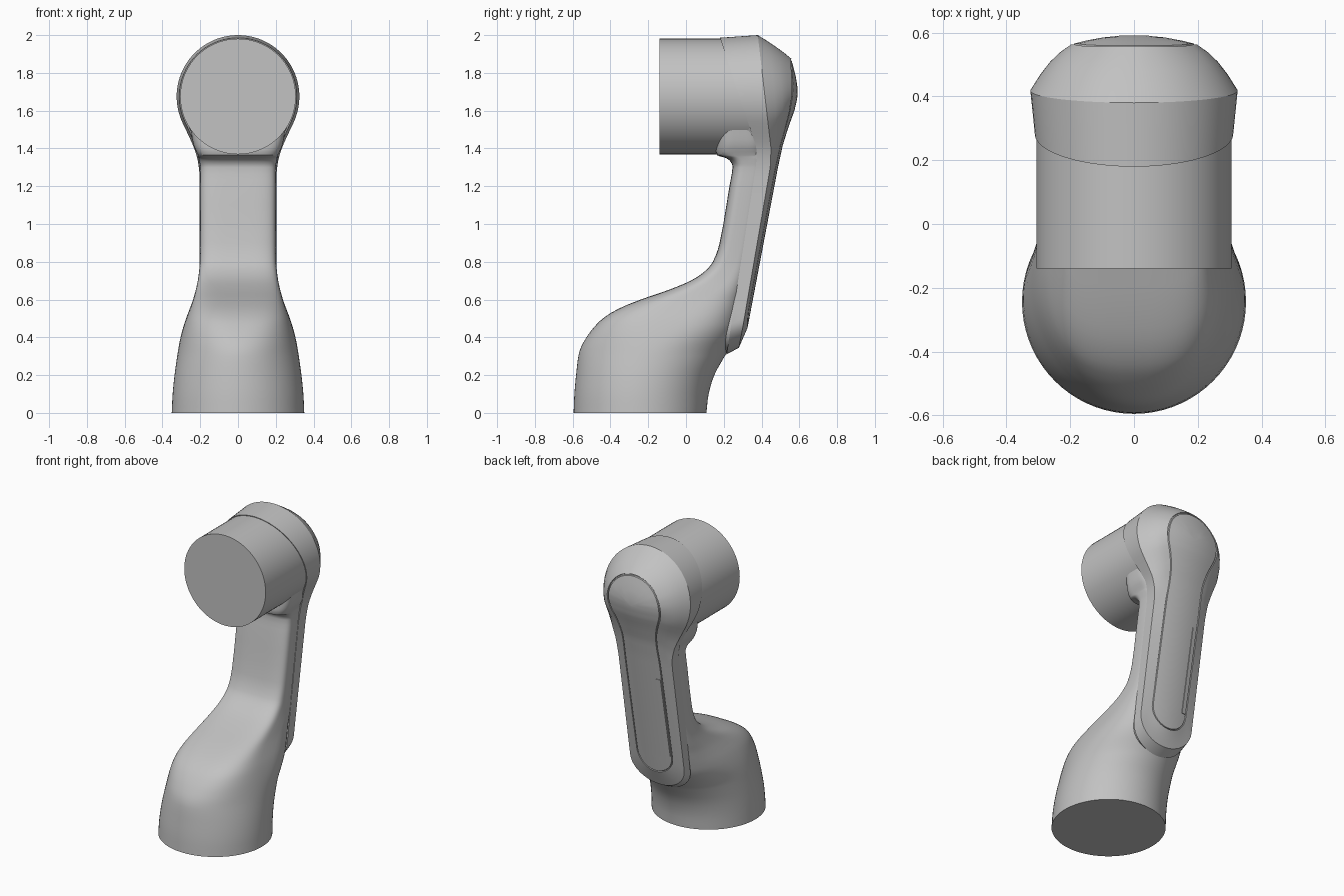
import bpy, bmesh, math

if "Cube" in bpy.data.objects:
    bpy.data.objects.remove(bpy.data.objects["Cube"])

grey = bpy.data.materials.new("light_grey")
grey.diffuse_color = (0.54, 0.54, 0.54, 1)
grey.use_nodes = True
grey.node_tree.nodes["Principled BSDF"].inputs["Base Color"].default_value = grey.diffuse_color


def finish(name, bm, angle=30):
    bmesh.ops.remove_doubles(bm, verts=bm.verts, dist=0.0004)
    bmesh.ops.recalc_face_normals(bm, faces=bm.faces)
    me = bpy.data.meshes.new(name)
    bm.to_mesh(me)
    bm.free()
    me.materials.append(grey)
    ob = bpy.data.objects.new(name, me)
    bpy.context.collection.objects.link(ob)
    bpy.ops.object.select_all(action='DESELECT')
    ob.select_set(True)
    bpy.context.view_layer.objects.active = ob
    bpy.ops.object.shade_smooth_by_angle(angle=math.radians(angle))
    return ob


def loft(name, rings, cap_start=False, cap_end=False, angle=30):
    """Skin closed rings that all have the same number of points."""
    bm = bmesh.new()
    vs = [[bm.verts.new(p) for p in r] for r in rings]
    n = len(vs[0])
    for a, b in zip(vs, vs[1:]):
        for i in range(n):
            j = (i + 1) % n
            bm.faces.new((a[i], a[j], b[j], b[i]))
    if cap_start:
        bm.faces.new(vs[0])
    if cap_end:
        bm.faces.new(vs[-1])
    return finish(name, bm, angle)


def interp(keys, z):
    """Piecewise linear lookup of (z, y) keys."""
    if z <= keys[0][0]:
        return keys[0][1]
    for (a, p), (b, q) in zip(keys, keys[1:]):
        if z <= b:
            return p + (q - p) * (z - a) / (b - a)
    return keys[-1][1]


def refine(rows, steps):
    """Smooth (cubic Hermite) subdivision of station rows keyed by z."""
    def slope(i, c):
        a, b = rows[max(i - 1, 0)], rows[min(i + 1, len(rows) - 1)]
        return (b[c] - a[c]) / (b[0] - a[0])
    out = []
    for i in range(len(rows) - 1):
        p, q = rows[i], rows[i + 1]
        h = q[0] - p[0]
        for s in range(steps):
            t = s / steps
            row = [p[0] + h * t]
            for c in range(1, len(p)):
                row.append((2*t**3 - 3*t**2 + 1) * p[c] + (t**3 - 2*t**2 + t) * h * slope(i, c)
                           + (3*t**2 - 2*t**3) * q[c] + (t**3 - t**2) * h * slope(i + 1, c))
            out.append(row)
    return out + [list(rows[-1])]


# Round foot flowing into the slim arm: z, front y, back y, half width
stations = [
    (0, -.595, .108, .351), (.1, -.591, .12, .346), (.2, -.582, .15, .336),
    (.3, -.57, .205, .322), (.35, -.555, .235, .314), (.4, -.527, .262, .304),
    (.45, -.49, .28, .291), (.5, -.44, .288, .275), (.55, -.36, .297, .256),
    (.6, -.24, .305, .238), (.65, -.095, .314, .224), (.7, .025, .322, .213),
    (.75, .1, .33, .206), (.8, .142, .338, .202), (.9, .178, .355, .2),
    (1.2, .23, .405, .2), (1.3, .246, .42, .2), (1.33, .236, .42, .204),
    (1.35, .21, .42, .208), (1.364, .165, .42, .212), (1.42, .16, .42, .236),
    (1.5, .17, .4, .25)]


def section(z, front, back, hw, n=72):
    t = min(max((z - .3) / .45, 0), 1)
    e = 2 / (2 + 2 * t * t * (3 - 2 * t))
    c, d = (front + back) / 2, (back - front) / 2
    ring = []
    for i in range(n):
        a = 2 * math.pi * i / n
        u, v = math.cos(a), math.sin(a)
        ring.append((math.copysign(abs(u)**e, u) * hw, c + math.copysign(abs(v)**e, v) * d, z))
    return ring


loft("base_and_arm", [section(*r) for r in refine(stations, 3)], True, True)

# Joint drum on the front of the head
ZC = 1.675


def drum_ring(y, r, n=72):
    return [(r * math.cos(2 * math.pi * i / n), y, ZC + r * math.sin(2 * math.pi * i / n))
            for i in range(n)]


loft("joint_drum", [drum_ring(-.14, .306), drum_ring(.38, .306)], True, True)


# Keyhole outline: round head, waist, straight arm and rounded bottom
def keyhole(r, w, zb, br, zc=ZC):
    a1 = math.radians(115)
    half = [(r * math.sin(a1 * i / 24), zc + r * math.cos(a1 * i / 24)) for i in range(25)]
    x0, z0 = half[-1]
    zs = 1.22
    h = (z0 - zs) * .45
    tx, tz = math.cos(a1), -math.sin(a1)
    p = [(x0, z0), (x0 + tx * h, z0 + tz * h), (w, zs + h), (w, zs)]
    for i in range(1, 13):
        t = i / 12
        k = ((1-t)**3, 3*t*(1-t)**2, 3*t*t*(1-t), t**3)
        half.append(tuple(sum(k[j] * p[j][c] for j in range(4)) for c in (0, 1)))
    half += [(w, zs + (zb + br - zs) * i / 10) for i in range(1, 11)]
    half += [(w * math.cos(math.pi / 2 * i / 10), zb + br - br * math.sin(math.pi / 2 * i / 10))
             for i in range(1, 11)]
    half[0], half[-1] = (0, half[0][1]), (0, half[-1][1])
    return half + [(-x, z) for x, z in reversed(half[1:-1])]


def shrink(outline, t, zlow):
    """Scale an outline towards its vertical spine."""
    out = []
    for x, z in outline:
        if z > ZC:
            z = ZC + (z - ZC) * t
        elif z < zlow:
            z = zlow + (z - zlow) * t
        out.append((x * t, z))
    return out


seam_front = [(.31, .215), (1.32, .372), (1.4, .374), (1.985, .18)]
seam_back = [(.345, .28), (.45, .30), (1.3, .446), (1.4, .45), (2.0, .38)]
spine = [(.42, .32), (1.3, .487), (1.42, .513), (1.52, .545), (1.6, .574), (1.66, .588),
         (1.7, .592), (1.75, .588), (1.81, .574), (1.87, .558)]


def lay(outline, keys, dy=0.0):
    return [(x, interp(keys, z) + dy, z) for x, z in outline]


def back_face(outline, dy=0.0):
    return [(x, interp(spine, z) - .75 * x * x + dy, z) for x, z in outline]


front_line = keyhole(.311, .201, .31, .16)
back_line = keyhole(.325, .203, .345, .16)
rim_line = keyhole(.2, .135, .45, .13)
A, B, C = lay(front_line, seam_front), lay(back_line, seam_back), back_face(rim_line)


def between(p, q, t):
    """Ring between two rings, bulged a little around the head."""
    ring = []
    for a, b in zip(p, q):
        x, y, z = (a[c] + (b[c] - a[c]) * t for c in range(3))
        head = min(max((z - 1.3) / .3, 0), 1)
        side = min(abs(x) / .25, 1)
        ring.append((x, y + 4 * t * (1 - t) * head * (.008 + .012 * side), z))
    return ring


# Rear housing, from the front seam to the cover rim
loft("rear_housing",
     [lay(shrink(front_line, .9, .47), seam_front, -.06), lay(shrink(front_line, .97, .47), seam_front),
      A, B] + [between(B, C, t) for t in (.25, .5, .75)] + [C], angle=22)

# Rear cover, set off from the housing by a narrow groove
cover = [C, back_face(shrink(rim_line, .985, .58), -.008), back_face(shrink(rim_line, .955, .58), -.008),
         back_face(shrink(rim_line, .945, .58))]
cover += [back_face(shrink(rim_line, t, .58)) for t in (.75, .5, .25, 0)]
loft("rear_cover", cover)

# Thin strip along one side of the cover
bm = bmesh.new()
bmesh.ops.create_cube(bm, size=1)
for v in bm.verts:
    v.co = (v.co.x * .03 - .108, v.co.y * .009, v.co.z * .56 + .87)
    v.co.y += interp(spine, v.co.z) - .75 * v.co.x ** 2
finish("side_strip", bm)
